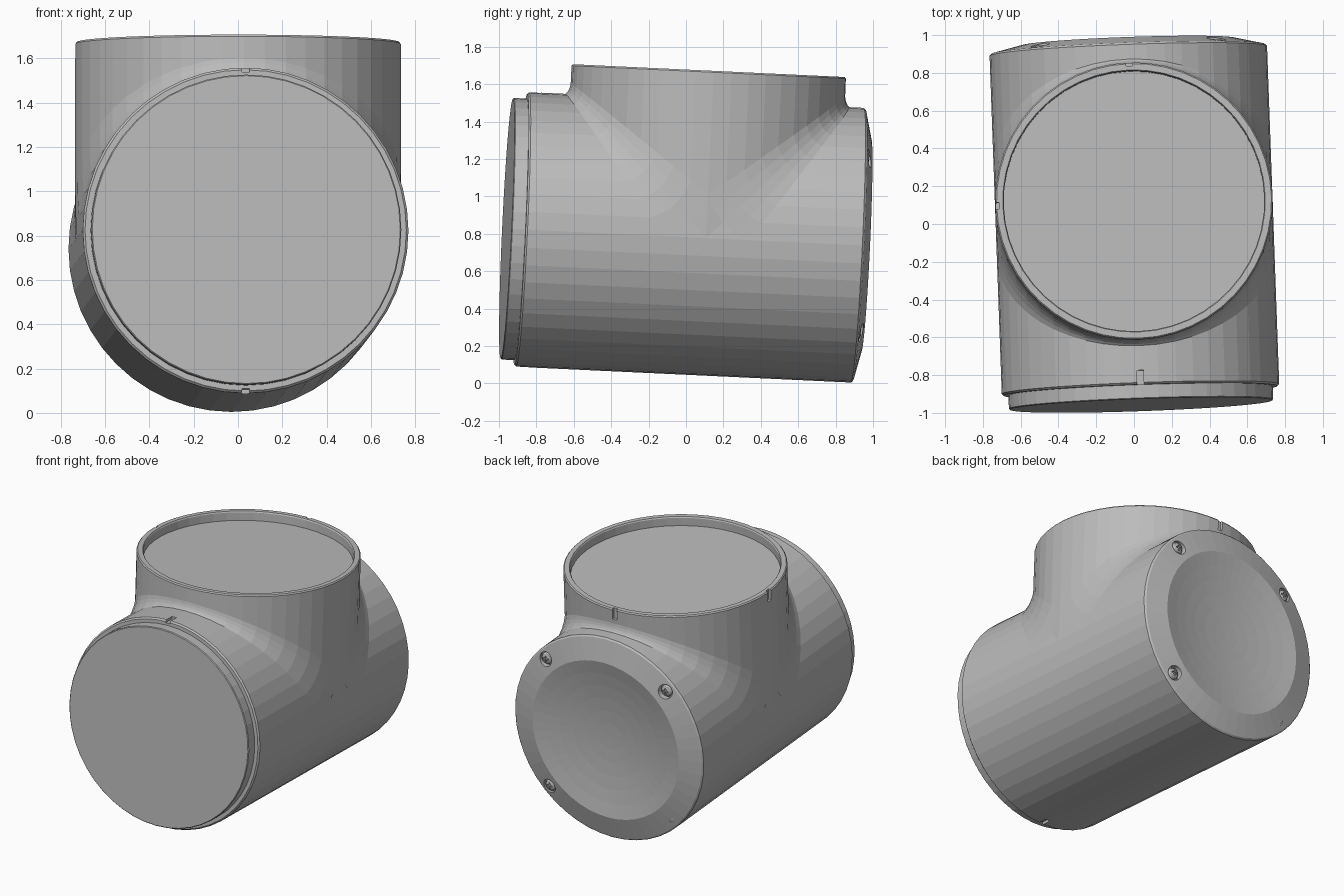
import bpy, bmesh, math
from mathutils import Matrix, Vector

if "Cube" in bpy.data.objects:
    bpy.data.objects.remove(bpy.data.objects["Cube"])

R, SIDES = 0.735, 48
grey = bpy.data.materials.new("housing grey")
grey.diffuse_color = (0.5, 0.5, 0.5, 1)
grey.use_nodes = True
grey.node_tree.nodes["Principled BSDF"].inputs["Base Color"].default_value = grey.diffuse_color

# Slightly tilted frame: local Y is the main axis, local Z the branch axis
Y = Vector((-0.036, 1, -0.047)).normalized()
X = Y.cross(Vector((0, 0.047, 1))).normalized()
Z = X.cross(Y)
FRAME = Matrix((X, Y, Z)).transposed().to_4x4()
FRAME.translation = (0, 0.08, 0.778)


def finish(name, bm, recalc=True):
    if recalc:
        bmesh.ops.recalc_face_normals(bm, faces=bm.faces)
    bm.transform(FRAME)
    me = bpy.data.meshes.new(name)
    bm.to_mesh(me)
    bm.free()
    me.materials.append(grey)
    ob = bpy.data.objects.new(name, me)
    bpy.context.collection.objects.link(ob)
    return ob


def lathe(name, profile, axis, sides=SIDES, cx=0, cz=0):
    """Revolve (radius, height) points around local Y or Z."""
    bm = bmesh.new()
    rings = []
    for r, h in profile:
        ring = []
        for i in range(1 if r == 0 else sides):
            a = 2 * math.pi * i / sides
            p, q = r * math.cos(a), r * math.sin(a)
            ring.append(bm.verts.new((p + cx, h, q + cz) if axis == "Y" else (p, q, h)))
        rings.append(ring)
    for a, b in zip(rings, rings[1:]):
        for i in range(sides):
            j = (i + 1) % sides
            if len(a) == 1:
                bm.faces.new((a[0], b[i], b[j]))
            elif len(b) == 1:
                bm.faces.new((a[i], a[j], b[0]))
            else:
                bm.faces.new((a[i], a[j], b[j], b[i]))
    return finish(name, bm)


def box(name, centre, size):
    bm = bmesh.new()
    bmesh.ops.create_cube(bm, size=1, matrix=Matrix.Translation(centre) @ Matrix.Diagonal((*size, 1)))
    return finish(name, bm)


def cut(ob, cutters):
    """Subtract the cutters, bake the result and remove them."""
    for c in cutters:
        c.hide_render = True
        m = ob.modifiers.new("cut", "BOOLEAN")
        m.operation, m.solver, m.object = "DIFFERENCE", "EXACT", c
    dg = bpy.context.evaluated_depsgraph_get()
    me = bpy.data.meshes.new_from_object(ob.evaluated_get(dg))
    ob.modifiers.clear()
    ob.data = me
    for c in cutters:
        bpy.data.objects.remove(c)


# Main housing tube with two slots at its front edge
body = lathe("main_housing", [(0, -0.965), (0.725, -0.965), (R, -0.955), (R, 0.80), (0, 0.80)], "Y")
cut(body, [box("slot_cutter", (0, -0.93, s * R), (0.035, 0.08, 0.04)) for s in (1, -1)])

# Raised front plug
lathe("front_plug", [(0, -0.95), (0.70, -0.95), (0.70, -1.035), (0.695, -1.04), (0, -1.04)], "Y")

# Branch tube with recessed top and two slots in the rim
branch = lathe("branch_housing", [(0, 0), (R, 0), (R, 0.887), (0.728, 0.895), (0.695, 0.895),
                                  (0.69, 0.887), (0.69, 0.83), (0, 0.83)], "Z")
cut(branch, [box("slot_cutter", (-R, 0, 0.86), (0.04, 0.035, 0.08)),
             box("slot_cutter", (0, R, 0.86), (0.035, 0.04, 0.08))])

# Rear cap: sloped ring around a shallow dish
dish = [(0.57 * (1 - k / 6), 0.885 - 0.06 * (1 - (1 - k / 6) ** 2)) for k in range(6)]
cap = lathe("rear_cap", [(0, 0.80), (R, 0.80), (R, 0.838), (0.725, 0.848)] + dish + [(0, 0.825)], "Y")
D = 0.66 * math.sqrt(0.5)
spots = [(x * D, z * D) for x in (1, -1) for z in (1, -1)]
cut(cap, [lathe("hole_cutter", [(0, 0.835), (0.05, 0.835), (0.05, 0.95), (0, 0.95)], "Y", 24, x, z)
          for x, z in spots])

# Cross-head screws in the cap
for n, (x, z) in enumerate(spots):
    screw = lathe(f"screw_{n + 1}", [(0, 0.82), (0.041, 0.82), (0.041, 0.846), (0.034, 0.856),
                                     (0.018, 0.862), (0, 0.864)], "Y", 24, x, z)
    cut(screw, [box("cross_cutter", (x, 0.866, z), (0.044, 0.024, 0.011)),
                box("cross_cutter", (x, 0.866, z), (0.011, 0.024, 0.044))])

# Blend webs filling the valleys between the tube and the branch
for side, name in ((-1, "front_blend"), (1, "rear_blend")):
    bm = bmesh.new()
    rows = []
    for i in range(SIDES // 2 + 1):
        a = 2 * math.pi * i / SIDES
        s, x = math.sin(a), R * math.cos(a)
        A = Vector((x, side * (0.23 + 0.53 * s), R * s))
        B = Vector((x, side * R * s, 0.23 + 0.56 * s))
        valley = Vector((x, side * R * s, R * s))
        C = (A + B) / 4 + valley / 2
        rows.append([bm.verts.new(A * (1 - t) ** 2 + C * 2 * t * (1 - t) + B * t * t)
                     for t in (0, 0.25, 0.5, 0.75, 1)])
    for p, q in zip(rows, rows[1:]):
        for k in range(4):
            f = bm.faces.new((p[k], p[k + 1], q[k + 1], q[k]))
            f.normal_update()
            if f.normal.dot(f.calc_center_median()) < 0:
                f.normal_flip()
    finish(name, bm, recalc=False)
